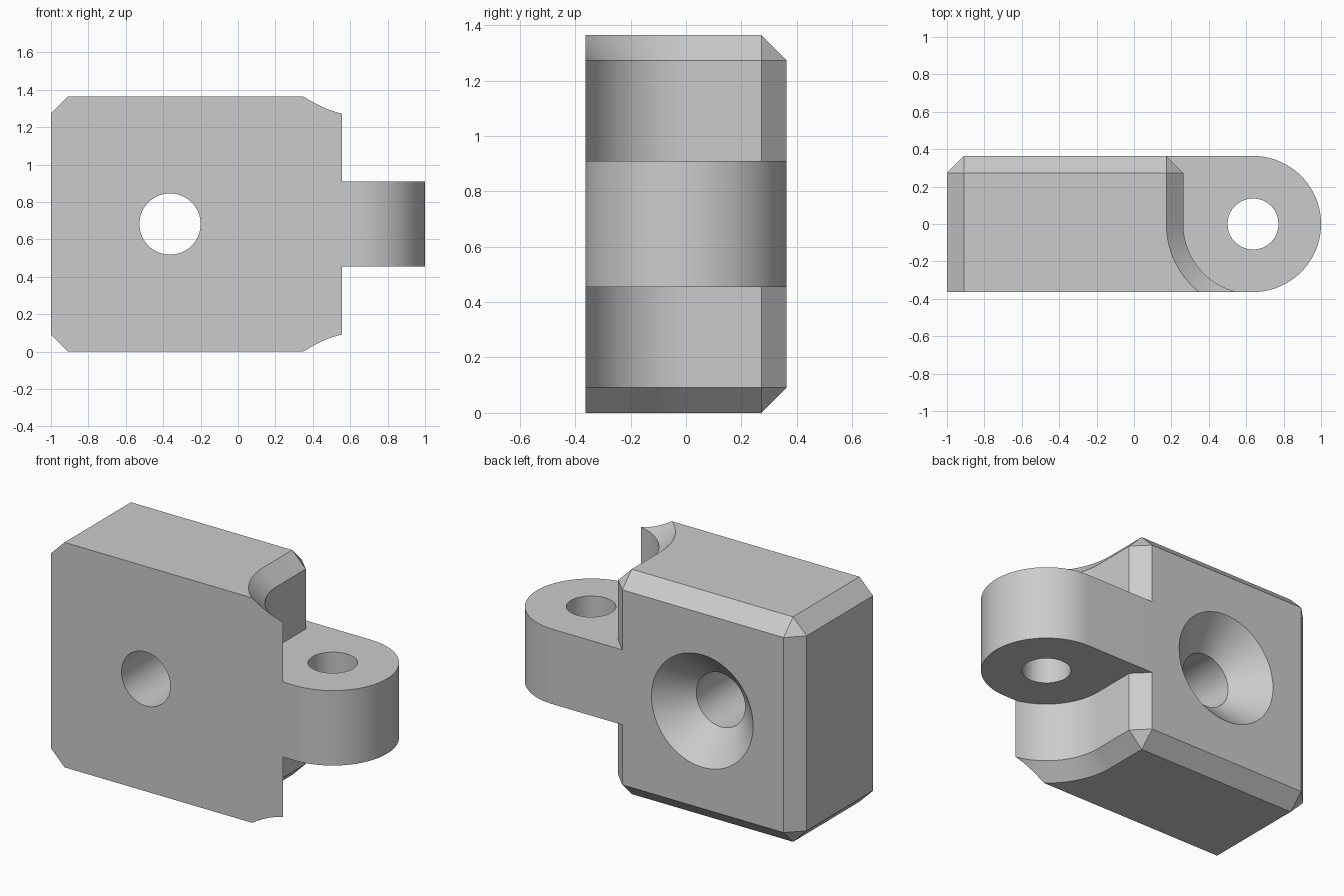
import bpy, bmesh
from math import pi, sin, cos
from mathutils import Vector, Matrix

if "Cube" in bpy.data.objects:
    bpy.data.objects.remove(bpy.data.objects["Cube"])

U = 1 / 11                 # one design unit
W = 4 * U                  # half depth, and knuckle radius
H = 15 * U                 # block height
PIN_X = 7 * U              # hinge axis
SCREW = Vector((-4 * U, 0, H / 2))

grey = bpy.data.materials.new("light grey")
grey.use_nodes = True
grey.diffuse_color = (0.6, 0.6, 0.6, 1)
grey.node_tree.nodes["Principled BSDF"].inputs["Base Color"].default_value = (0.6, 0.6, 0.6, 1)


def make_object(name, bm):
    bmesh.ops.remove_doubles(bm, verts=bm.verts, dist=1e-5)
    bmesh.ops.recalc_face_normals(bm, faces=bm.faces)
    mesh = bpy.data.meshes.new(name)
    bm.to_mesh(mesh)
    bm.free()
    mesh.materials.append(grey)
    obj = bpy.data.objects.new(name, mesh)
    bpy.context.collection.objects.link(obj)
    return obj


def loft(name, rings, cut_front=False):
    """Join rings of equal length into a closed solid."""
    bm = bmesh.new()
    loops = [[bm.verts.new(p) for p in ring] for ring in rings]
    n = len(loops[0])
    for a, b in zip(loops, loops[1:]):
        for i in range(n):
            j = (i + 1) % n
            bm.faces.new((a[i], a[j], b[j], b[i]))
    bm.faces.new(loops[0])
    bm.faces.new(loops[-1])
    bmesh.ops.remove_doubles(bm, verts=bm.verts, dist=1e-5)
    if cut_front:
        bmesh.ops.bisect_plane(bm, geom=bm.verts[:] + bm.edges[:] + bm.faces[:],
                               plane_co=(0, -W, 0), plane_no=(0, -1, 0), clear_outer=True)
        bmesh.ops.holes_fill(bm, edges=[e for e in bm.edges if e.is_boundary], sides=0)
    return make_object(name, bm)


def arc(cx, r, start, end, z, steps):
    angles = [start + (end - start) * i / steps for i in range(steps + 1)]
    return [(cx + r * cos(a), r * sin(a), z) for a in angles]


def block_ring(z, inset):
    """Block outline; the inset ring collapses its chamfered corners."""
    c = U
    left, right, back = -1 + inset, PIN_X - 4.1 * U - inset, W - inset
    k = c - inset
    return [(left, -0.6, z), (left, W - c, z), (left + k, back, z),
            (right - k, back, z), (right, W - c, z)] + \
        arc(PIN_X, PIN_X - right, pi, 1.5 * pi, z, 40)


def boolean(target, tool, operation):
    mod = target.modifiers.new(tool.name, 'BOOLEAN')
    mod.operation, mod.solver, mod.object = operation, 'EXACT', tool
    bpy.context.view_layer.objects.active = target
    bpy.ops.object.modifier_apply(modifier=mod.name)
    bpy.data.objects.remove(tool)


# Chamfered block with a curved clearance beside the hinge
body = loft("hinge_leaf", [block_ring(0, U), block_ring(U, 0),
                           block_ring(H - U, 0), block_ring(H, U)], True)

# Rounded hinge knuckle, flush with the front and back
knuckle = loft("knuckle", [[(0, W, z), (0, -W, z)] + arc(PIN_X, W, -pi / 2, pi / 2, z, 64)
                           for z in (5 * U, 10 * U)])
boolean(body, knuckle, 'UNION')

# Vertical pin hole
pin = loft("pin_hole", [arc(PIN_X, 1.5 * U, 0, 2 * pi * 63 / 64, z, 63) for z in (0.3, 1.1)])
boolean(body, pin, 'DIFFERENCE')

# Countersunk screw hole, opening wide at the back
profile = [(-0.5, 1.8 * U), (W - 1.95 * U, 1.8 * U), (W, 3.75 * U), (W + U, 4.75 * U)]
turn = Matrix.Translation(SCREW) @ Matrix.Rotation(-pi / 2, 4, 'X')
screw = loft("screw_hole", [[turn @ Vector(p) for p in arc(0, r, 0, 2 * pi * 63 / 64, y, 63)]
                            for y, r in profile])
boolean(body, screw, 'DIFFERENCE')

# Smooth curves, sharp edges
bpy.ops.object.select_all(action='DESELECT')
body.select_set(True)
bpy.context.view_layer.objects.active = body
bpy.ops.object.shade_smooth_by_angle(angle=pi / 9)
